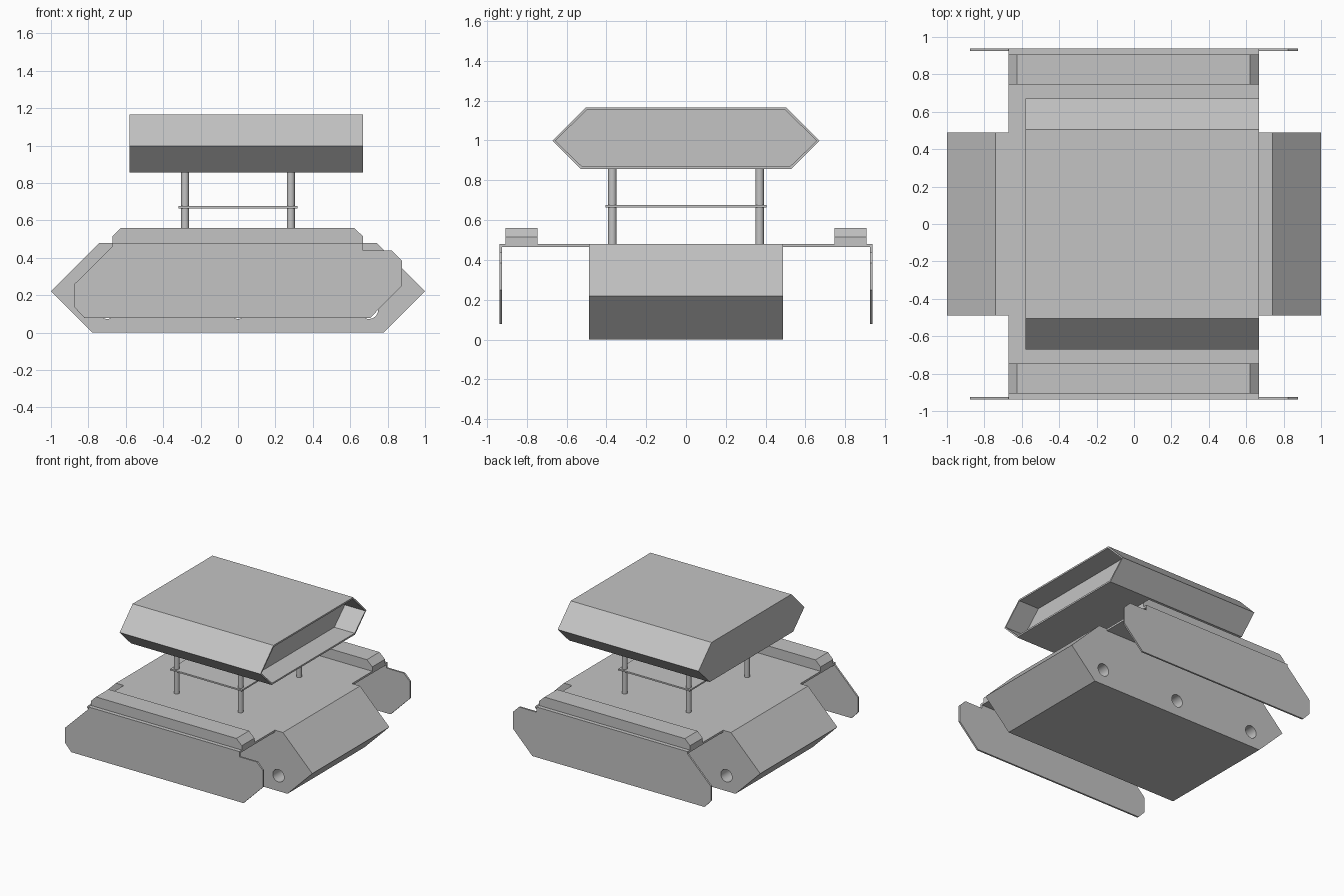
import bpy, bmesh
from mathutils import Vector

cube = bpy.data.objects.get("Cube")
if cube:
    bpy.data.objects.remove(cube, do_unlink=True)

# Single plain grey
grey = bpy.data.materials.new("plain_grey")
grey.use_nodes = True
COLOUR = (0.55, 0.55, 0.55, 1)
grey.diffuse_color = COLOUR
next(n for n in grey.node_tree.nodes
     if n.type == 'BSDF_PRINCIPLED').inputs["Base Color"].default_value = COLOUR


def finish(name, bm):
    bmesh.ops.recalc_face_normals(bm, faces=bm.faces)
    mesh = bpy.data.meshes.new(name)
    bm.to_mesh(mesh)
    bm.free()
    mesh.materials.append(grey)
    obj = bpy.data.objects.new(name, mesh)
    bpy.context.collection.objects.link(obj)
    return obj


def prism(profile, axis, start, end):
    """Extrude an outline, drawn as (across, z), along x or y."""
    bm = bmesh.new()
    if axis == 'y':
        verts = [bm.verts.new((a, start, z)) for a, z in profile]
        step = Vector((0, end - start, 0))
    else:
        verts = [bm.verts.new((start, a, z)) for a, z in profile]
        step = Vector((end - start, 0, 0))
    face = bm.faces.new(verts)
    ext = bmesh.ops.extrude_face_region(bm, geom=[face], use_keep_orig=True)
    bmesh.ops.translate(bm, vec=step, verts=[
        v for v in ext["geom"] if isinstance(v, bmesh.types.BMVert)])
    bmesh.ops.recalc_face_normals(bm, faces=bm.faces)
    return bm


def rect(a, b, low, high):
    return [(a, low), (b, low), (b, high), (a, high)]


def cylinder(name, radius, depth, location, rotation=(0, 0, 0)):
    bpy.ops.mesh.primitive_cylinder_add(vertices=32, radius=radius, depth=depth,
                                        location=location, rotation=rotation)
    obj = bpy.context.object
    obj.name = name
    obj.data.materials.append(grey)
    bpy.ops.object.shade_smooth_by_angle()
    return obj


# Hull: long six-sided block
HULL_Y = 0.488
hull = finish("hull", prism([(-0.78, 0), (0.78, 0), (1, 0.22), (0.74, 0.48),
                             (-0.74, 0.48), (-1, 0.22)], 'y', -HULL_Y, HULL_Y))

# Three axle holes running right through the hull
for x in (-0.7, 0, 0.7):
    cutter = cylinder("axle_hole_cutter", 0.05, 2, (x, 0, 0.123), (1.570796, 0, 0))
    cutter.hide_render = True
    mod = hull.modifiers.new("axle_hole", 'BOOLEAN')
    mod.operation = 'DIFFERENCE'
    mod.solver = 'EXACT'
    mod.object = cutter
    bpy.context.view_layer.objects.active = hull
    bpy.ops.object.modifier_apply(modifier=mod.name)
    bpy.data.objects.remove(cutter, do_unlink=True)

# Fender, storage box and hanging skirt on each side
SKIRT = [(-0.82, 0.077), (0.705, 0.077), (0.877, 0.25), (0.877, 0.385),
         (0.824, 0.438), (0.668, 0.438), (0.668, 0.48), (-0.67, 0.48),
         (-0.67, 0.462), (-0.877, 0.257), (-0.877, 0.138)]
BOX = [(-0.67, 0.48), (0.668, 0.48), (0.668, 0.515), (0.62, 0.56),
       (-0.625, 0.56), (-0.67, 0.515)]
for side, label in ((-1, "front"), (1, "back")):
    finish(label + "_fender", prism(rect(-0.67, 0.668, 0.464, 0.48), 'y',
                                    side * HULL_Y, side * 0.924))
    finish(label + "_storage_box", prism(BOX, 'y', side * 0.746, side * 0.906))
    finish(label + "_skirt", prism(SKIRT, 'y', side * 0.924, side * 0.938))

# Four posts and the thin plate they pass through
for x in (-0.283, 0.283):
    for y in (-0.37, 0.37):
        cylinder("post", 0.021, 0.4, (x, y, 0.67))
finish("post_plate", prism(rect(-0.317, 0.317, 0.664, 0.676), 'y', -0.405, 0.405))

# Upper housing, recessed at the +x end
bm = prism([(-0.67, 0.998), (-0.528, 0.857), (0.528, 0.857), (0.67, 0.998),
            (0.505, 1.165), (-0.505, 1.165)], 'x', -0.58, 0.668)
end_face = max(bm.faces, key=lambda f: f.calc_center_median().x)
bmesh.ops.inset_region(bm, faces=[end_face], thickness=0.014)
ext = bmesh.ops.extrude_face_region(bm, geom=[end_face])
bmesh.ops.delete(bm, geom=[end_face], context='FACES_ONLY') if end_face.is_valid else None
bmesh.ops.translate(bm, vec=(-0.18, 0, 0), verts=[
    v for v in ext["geom"] if isinstance(v, bmesh.types.BMVert)])
finish("upper_housing", bm)
